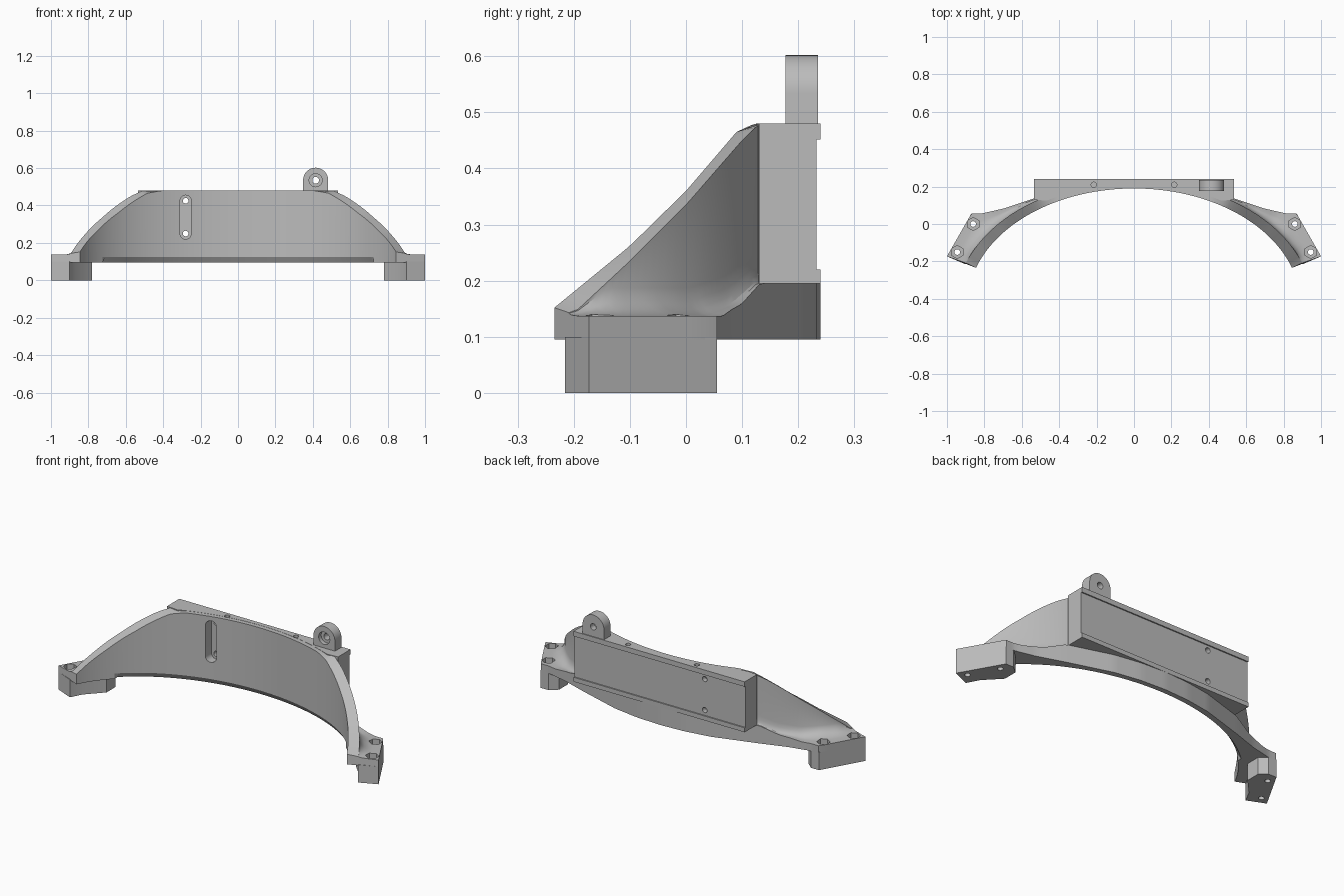
import bpy, bmesh
from math import sin, cos, pi, radians, hypot
from mathutils import Matrix

cube = bpy.data.objects.get("Cube")
if cube:
    bpy.data.objects.remove(cube, do_unlink=True)

grey = bpy.data.materials.new("mid grey")
grey.use_nodes = True
grey.diffuse_color = (0.5, 0.5, 0.5, 1)
grey.node_tree.nodes["Principled BSDF"].inputs["Base Color"].default_value = (0.5, 0.5, 0.5, 1)


def add(name, bm):
    bmesh.ops.recalc_face_normals(bm, faces=bm.faces)
    mesh = bpy.data.meshes.new(name)
    bm.to_mesh(mesh)
    bm.free()
    mesh.materials.append(grey)
    ob = bpy.data.objects.new(name, mesh)
    bpy.context.collection.objects.link(ob)
    return ob


def loft(name, rings):
    bm = bmesh.new()
    loops = [[bm.verts.new(p) for p in ring] for ring in rings]
    n = len(loops[0])
    for a, b in zip(loops, loops[1:]):
        for i in range(n):
            j = (i + 1) % n
            bm.faces.new((a[i], a[j], b[j], b[i]))
    bm.faces.new(loops[0])
    bm.faces.new(loops[-1])
    return add(name, bm)


def prism(name, outline, lo, hi, axis="z"):
    place = (lambda p, h: (p[0], p[1], h)) if axis == "z" else (lambda p, h: (p[0], h, p[1]))
    return loft(name, [[place(p, h) for p in outline] for h in (lo, hi)])


def circle(x, y, r, n=32, turn=0):
    return [(x + r * cos(turn + 2 * pi * i / n), y + r * sin(turn + 2 * pi * i / n)) for i in range(n)]


def interp(t, table):
    # linear lookup in a short table of (t, value...) rows
    if t <= table[0][0]:
        return table[0][1:]
    for a, b in zip(table, table[1:]):
        if t <= b[0]:
            k = (t - a[0]) / (b[0] - a[0])
            return tuple(u + k * (v - u) for u, v in zip(a[1:], b[1:]))
    return table[-1][1:]


# Arched body: elliptical inner face, sloping crest, filleted ledge behind
A, B, CY, END = 0.89, 0.62, -0.43, 1.25
CREST_IN = [(-0.243, 0.145), (-0.1, 0.262), (0, 0.36), (0.06, 0.43), (0.09, 0.465), (0.12, 0.479)]
CREST_OUT = [(-0.2, 0.142), (-0.1, 0.235), (0, 0.335), (0.1, 0.45), (0.13, 0.479)]
LEDGE = [(0, 0, 0.24), (0.16, 0.15, 0.232), (0.33, 0.3, 0.208), (0.62, 0.55, 0.132),
         (0.8, 0.70, 0.082), (0.93, 0.82, 0.055), (1.03, 0.87, 0.055), (END, 1, -0.173)]
LEDGE_Z = [(0.62, 0.195), (0.74, 0.158), (0.88, 0.137)]
BASE = 0.095


def inner(t, offset=0.0):
    nx, ny = sin(t) / A, cos(t) / B
    s = offset / hypot(nx, ny)
    return A * sin(t) + nx * s, CY + B * cos(t) + ny * s


def section(t):
    side, t = (1 if t >= 0 else -1), abs(t)
    p = inner(t)
    w = inner(t, 0.035 + 0.025 * t / END)
    f = interp(t, LEDGE)
    low = inner(t, 0.02 if t < 0.95 else 0)
    zf = interp(t, LEDGE_Z)[0]
    top_in = interp(p[1], CREST_IN)[0]
    top_out = max(interp(w[1], CREST_OUT)[0], zf + 0.006)
    fillet = min(0.05, 0.8 * (top_out - zf))
    ring = [(*low, BASE), (*p, 0.125), (*p, top_in), (*w, top_out), (*w, zf + fillet)]
    for k, h in ((0.08, 0.55), (0.22, 0.25), (0.42, 0.06), (0.6, 0)):
        ring.append((w[0] + k * (f[0] - w[0]), w[1] + k * (f[1] - w[1]), zf + fillet * h))
    ring += [(*f, zf), (*f, BASE)]
    return [(side * x, y, z) for x, y, z in ring]


STEPS = 50
body = loft("arched_body", [section(END * i / STEPS) for i in range(-STEPS, STEPS + 1)])

# Straight mounting plate, its front hidden inside the arch
front_edge = [inner(0.56 * i / 16, 0.025) for i in range(-16, 17)]
front_edge = [(x, y) for x, y in front_edge if abs(x) < 0.5]
plate = prism("mounting_plate",
              [(0.535, 0.24), (-0.535, 0.24), (-0.535, 0.13)]
              + [inner(t, 0.025) if t >= 0 else (-inner(-t, 0.025)[0], inner(-t, 0.025)[1])
                 for t in [0.54 * i / 16 for i in range(-16, 17)]]
              + [(0.535, 0.13)], 0.195, 0.48)

# Feet under both ends
FOOT = [(1, -0.173), (0.87, 0.055), (0.82, 0.055), (0.78, 0.02),
        (0.78, -0.06), (0.865, -0.15), (0.9, -0.216)]
feet = [prism(name, [(s * x, y) for x, y in FOOT], 0, 0.1)
        for name, s in (("left_foot", 1), ("right_foot", -1))]

# Round-topped lug
LX, LZ, LR = 0.415, 0.535, 0.067
arc = [(LX + LR * cos(pi * i / 24), LZ + LR * sin(pi * i / 24)) for i in range(25)]
lug = prism("lug", [(LX + LR, 0.47)] + arc + [(LX - LR, 0.47)], 0.177, 0.235, "y")

# Cutters: lug bore, plate recess, slot, screw holes and nut pockets
lug_cuts = [prism("cutter", circle(LX, LZ, 0.035), 0.1, 0.2, "y"),
            prism("cutter", circle(LX, LZ, 0.018), 0.15, 0.3, "y")]
recess = prism("cutter", [(-0.6, 0.22), (0.6, 0.22), (0.6, 0.452), (-0.6, 0.452)], 0.233, 0.3, "y")
SX, SR = -0.28, 0.03
slot_outline = ([(SX + SR * cos(pi * i / 12), 0.425 + SR * sin(pi * i / 12)) for i in range(13)]
                + [(SX - SR * cos(pi * i / 12), 0.25 - SR * sin(pi * i / 12)) for i in range(13)])
wall_cuts = [prism("cutter", slot_outline, 0, 0.205, "y")]
wall_cuts += [prism("cutter", circle(SX, z, 0.015), 0.18, 0.3, "y") for z in (0.25, 0.425)]
wall_cuts += [prism("cutter", circle(x, 0.21, 0.014), 0.38, 0.6) for x in (-0.215, 0.215)]
pockets, screws = [], []
for s in (-1, 1):
    for x, y in ((0.86, 0), (0.945, -0.15)):
        pockets.append(prism("cutter", circle(s * x, y, 0.035, 6, radians(30 * s)), 0.105, 0.3))
        screws.append(prism("cutter", circle(s * x, y, 0.015, 24), -0.1, 0.3))


def carve(ob, cutters):
    for c in cutters:
        mod = ob.modifiers.new("cut", "BOOLEAN")
        mod.operation, mod.solver, mod.object = "DIFFERENCE", "EXACT", c
    bpy.context.view_layer.update()
    evaluated = ob.evaluated_get(bpy.context.evaluated_depsgraph_get())
    mesh = bpy.data.meshes.new_from_object(evaluated)
    ob.modifiers.clear()
    ob.data = mesh
    mesh.shade_smooth()
    mesh.set_sharp_from_angle(angle=radians(28))


carve(body, wall_cuts + pockets + screws)
carve(plate, wall_cuts + [recess])
carve(lug, lug_cuts)
for foot in feet:
    carve(foot, screws)
for c in lug_cuts + [recess] + wall_cuts + pockets + screws:
    bpy.data.objects.remove(c, do_unlink=True)
